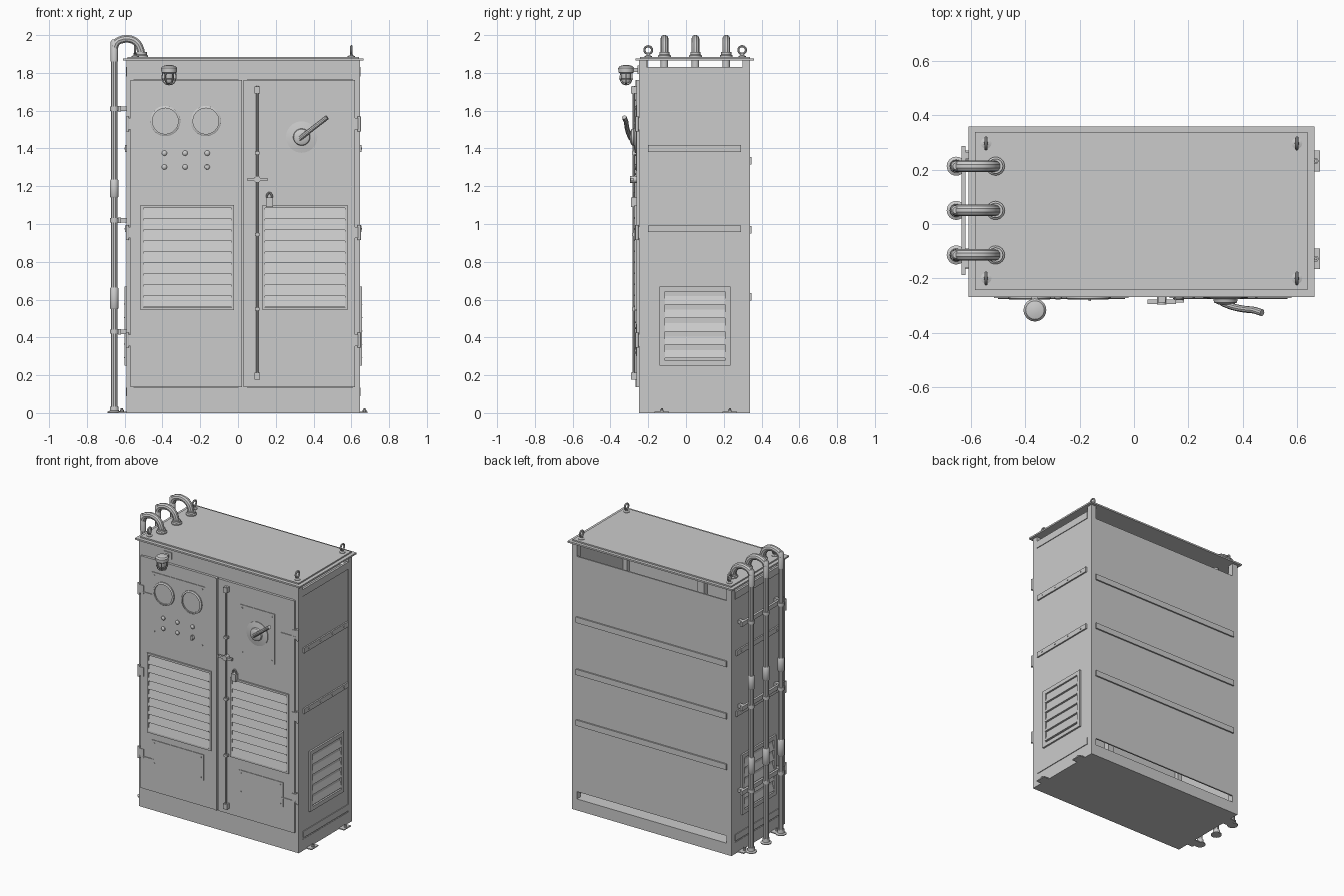
import bpy, bmesh, math
from mathutils import Vector

if "Cube" in bpy.data.objects:
    bpy.data.objects.remove(bpy.data.objects["Cube"])

smooth = []


def finish(name, bm, is_smooth=False):
    bmesh.ops.recalc_face_normals(bm, faces=bm.faces[:])
    me = bpy.data.meshes.new(name)
    bm.to_mesh(me)
    bm.free()
    ob = bpy.data.objects.new(name, me)
    bpy.context.collection.objects.link(ob)
    if is_smooth:
        smooth.append(ob)
    return ob


def box(name, x0, x1, y0, y1, z0, z1):
    bm = bmesh.new()
    bmesh.ops.create_cube(bm, size=1)
    for v in bm.verts:
        v.co = ((x0 + x1) / 2 + v.co.x * (x1 - x0), (y0 + y1) / 2 + v.co.y * (y1 - y0),
                (z0 + z1) / 2 + v.co.z * (z1 - z0))
    return finish(name, bm)


def lathe(name, profile, loc, axis=(0, 0, 1), n=24):
    """Revolve (radius, height) points about an axis through loc."""
    bm = bmesh.new()
    q = Vector((0, 0, 1)).rotation_difference(Vector(axis))
    rings = []
    for r, h in profile:
        rings.append([bm.verts.new(Vector(loc) + q @ Vector((r * math.cos(2 * math.pi * i / n),
                      r * math.sin(2 * math.pi * i / n), h))) for i in range(n)])
    for a, b in zip(rings, rings[1:]):
        for i in range(n):
            bm.faces.new((a[i], a[(i + 1) % n], b[(i + 1) % n], b[i]))
    bm.faces.new(rings[0])
    bm.faces.new(rings[-1])
    return finish(name, bm, True)


def tube(name, pts, r, cyclic=False, res=3):
    cu = bpy.data.curves.new(name, 'CURVE')
    cu.dimensions, cu.bevel_depth, cu.bevel_resolution = '3D', r, res
    cu.resolution_u, cu.use_fill_caps = 6, True
    sp = cu.splines.new('BEZIER')
    sp.bezier_points.add(len(pts) - 1)
    sp.use_cyclic_u = cyclic
    for bp, p in zip(sp.bezier_points, pts):
        bp.co = p
        bp.handle_left_type = bp.handle_right_type = 'AUTO'
    tmp = bpy.data.objects.new(name + "_curve", cu)
    bpy.context.collection.objects.link(tmp)
    me = bpy.data.meshes.new_from_object(tmp.evaluated_get(bpy.context.evaluated_depsgraph_get()))
    bpy.data.objects.remove(tmp)
    ob = bpy.data.objects.new(name, me)
    bpy.context.collection.objects.link(ob)
    smooth.append(ob)
    return ob


# Wall mappings: (along, outward distance, z) to world
def front(a, d, z): return Vector((a, -0.262 - d, z))
def right(a, d, z): return Vector((0.645 + d, a, z))
def left(a, d, z): return Vector((-0.59 - d, a, z))
def back(a, d, z): return Vector((a, 0.34 + d, z))


def wbox(name, P, a0, a1, d0, d1, z0, z1):
    p, q = P(a0, d0, z0), P(a1, d1, z1)
    return box(name, *[f(p[i], q[i]) for i in range(3) for f in (min, max)])


def bolt(P, a, z, r=0.006, h=0.005, d=0.0):
    o = P(a, d, z)
    lathe("bolt", [(r, -0.002), (r, h)], o, P(a, d + 1, z) - o, 8)


def slats(name, P, a0, a1, z0, z1, n, lip, fill):
    bm = bmesh.new()
    step = (z1 - z0) / n
    for i in range(n):
        z = z0 + i * step
        prof = [(0, z), (lip, z), (0, z + step * fill)]
        A, B = ([bm.verts.new(P(a, d, h)) for d, h in prof] for a in (a0, a1))
        bm.faces.new(A)
        bm.faces.new(B)
        for k in range(3):
            bm.faces.new((A[k], A[(k + 1) % 3], B[(k + 1) % 3], B[k]))
    return finish(name, bm)


def frame(name, P, a0, a1, z0, z1, w, d):
    wbox(name + "_bottom", P, a0, a1, 0, d, z0, z0 + w)
    wbox(name + "_top", P, a0, a1, 0, d, z1 - w, z1)
    wbox(name + "_side", P, a0, a0 + w, 0, d, z0 + w, z1 - w)
    wbox(name + "_side", P, a1 - w, a1, 0, d, z0 + w, z1 - w)


# Cabinet shell, open below the roof and along the back edges
box("plinth", -0.59, 0.645, -0.25, 0.34, 0, 0.08)
for x0 in (-0.59, 0.605):
    for y0 in (-0.25, 0.3):
        box("corner_post", x0, x0 + 0.04, y0, y0 + 0.04, 0.08, 1.865)
for x0 in (-0.588, 0.633):
    box("side_panel", x0, x0 + 0.01, -0.25, 0.335, 0.08, 1.83)
box("back_panel", -0.585, 0.64, 0.328, 0.338, 0.13, 1.775)
box("front_header", -0.58, 0.635, -0.25, -0.235, 1.765, 1.865)
box("front_sill", -0.58, 0.635, -0.25, -0.235, 0.08, 0.135)
box("centre_post", 0.0, 0.05, -0.245, -0.2, 0.08, 1.865)
box("roof_plate", -0.61, 0.665, -0.268, 0.36, 1.865, 1.876)
box("roof_top", -0.585, 0.64, -0.243, 0.338, 1.87, 1.885)

# Doors and rails on the walls
box("left_door", -0.57, 0.02, -0.262, -0.24, 0.138, 1.762)
box("right_door", 0.03, 0.62, -0.262, -0.24, 0.138, 1.762)
wbox("door_seam_strip", front, 0.012, 0.022, 0, 0.006, 0.138, 1.762)
for z in (1.335, 0.97, 0.615):
    wbox("back_rail", back, -0.555, 0.61, -0.005, 0.008, z - 0.02, z + 0.02)
for P in (left, right):
    for z in (1.4, 0.975):
        wbox("side_rail", P, -0.2, 0.29, -0.005, 0.008, z - 0.018, z + 0.018)
        for a in (-0.15, -0.02, 0.11, 0.24):
            bolt(P, a, z, 0.005, 0.004, 0.008)
    wbox("side_bottom_strip", P, -0.2, 0.3, -0.005, 0.003, 0.09, 0.135)
    wbox("side_top_strip", P, -0.21, 0.3, -0.005, 0.003, 1.78, 1.83)
    # Side ventilation grille
    frame("side_vent_frame", P, -0.14, 0.235, 0.25, 0.67, 0.028, 0.012)
    slats("side_vent_slats", P, -0.112, 0.207, 0.29, 0.645, 5, 0.014, 0.62)

# Door louvres
for a0, a1 in ((-0.515, -0.02), (0.13, 0.58)):
    frame("louvre_frame", front, a0, a1, 0.545, 1.1, 0.014, 0.01)
    slats("louvre_slats", front, a0 + 0.014, a1 - 0.014, 0.56, 1.086, 9, 0.014, 1.0)

# Thin cover plates with corner bolts
for a0, a1, z0, z1 in ((-0.48, -0.07, 1.245, 1.675), (0.2, 0.47, 1.28, 1.63),
                       (-0.48, -0.08, 0.32, 0.5), (0.19, 0.535, 0.3, 0.47)):
    wbox("cover_plate", front, a0, a1, 0, 0.004, z0, z1)
    for a in (a0 + 0.02, a1 - 0.02):
        for z in (z0 + 0.02, z1 - 0.02):
            bolt(front, a, z, 0.005, 0.004, 0.004)

# Gauges and indicator buttons
for x in (-0.385, -0.17):
    lathe("gauge", [(0.08, 0), (0.08, 0.012), (0.074, 0.016), (0.068, 0.016), (0.068, 0.008)],
          front(x, 0, 1.545), (0, -1, 0), 40)
for x in (-0.39, -0.28, -0.163):
    for z in (1.375, 1.302):
        lathe("button", [(0.014, 0), (0.014, 0.007), (0.01, 0.012), (0.004, 0.014)],
              front(x, 0.003, z), (0, -1, 0), 16)
wbox("selector_knob", front, -0.167, -0.159, 0.005, 0.022, 1.285, 1.318)

# Rotary switch with bent lever
lathe("switch_disc", [(0.083, 0), (0.083, 0.006), (0.06, 0.01), (0.045, 0.012), (0.042, 0.024), (0.025, 0.032)],
      front(0.337, 0.003, 1.46), (0, -1, 0), 40)
tube("switch_lever", [(0.325, -0.29, 1.45), (0.365, -0.305, 1.482), (0.41, -0.314, 1.517),
                      (0.44, -0.317, 1.54), (0.472, -0.327, 1.565)], 0.0125)

# Door lock rod, guides, turn handle and padlock
tube("lock_rod", [(0.102, -0.277, 0.18), (0.102, -0.277, 1.73)], 0.007)
for z in (0.195, 1.71):
    wbox("rod_end_guide", front, 0.088, 0.116, 0, 0.028, z - 0.018, z + 0.018)
for z in (0.55, 0.945, 1.375):
    wbox("rod_guide", front, 0.09, 0.114, 0, 0.025, z - 0.008, z + 0.008)
wbox("lock_handle", front, 0.05, 0.155, 0.016, 0.032, 1.228, 1.244)
lathe("lock_hub", [(0.018, 0), (0.018, 0.034)], front(0.102, 0, 1.236), (0, -1, 0), 16)
wbox("padlock_body", front, 0.148, 0.184, 0, 0.028, 1.09, 1.14)
tube("padlock_shackle", [(0.153, -0.275, 1.135), (0.153, -0.275, 1.15), (0.166, -0.275, 1.165),
                         (0.179, -0.275, 1.15), (0.179, -0.275, 1.135)], 0.005)

# Door hinges on both edges
for x, s in ((-0.575, 1), (0.632, -1)):
    for z in (1.53, 0.955, 0.385):
        lathe("hinge_barrel", [(0.009, -0.04), (0.009, 0.04)], (x - s * 0.01, -0.26, z), n=12)
        wbox("hinge_leaf", front, x - s * 0.012, x + s * 0.03, -0.012, 0.004, z - 0.03, z + 0.03)
    for z in (1.513, 0.362):
        wbox("hinge_strap", front, x, x + s * 0.115, -0.005, 0.005, z - 0.004, z + 0.004)

# Caged warning lamp
lx, ly = -0.365, -0.317
lathe("lamp_cap", [(0.032, 1.797), (0.041, 1.803), (0.042, 1.826), (0.034, 1.836), (0.015, 1.841)], (lx, ly, 0))
lathe("lamp_glass", [(0.004, 1.742), (0.018, 1.747), (0.026, 1.762), (0.027, 1.8)], (lx, ly, 0))
for i in range(6):
    c, s = math.cos(i * math.pi / 3), math.sin(i * math.pi / 3)
    tube("lamp_cage_bar", [(lx + c * r, ly + s * r, z) for r, z in
                           ((0.035, 1.8), (0.035, 1.765), (0.02, 1.742), (0, 1.737))], 0.003, res=1)
tube("lamp_cage_ring", [(lx + 0.035 * math.cos(i * math.pi / 4), ly + 0.035 * math.sin(i * math.pi / 4), 1.768)
                        for i in range(8)], 0.003, True, 1)
box("lamp_bracket", lx - 0.012, lx + 0.012, -0.3, -0.245, 1.806, 1.826)
box("lamp_mount", lx - 0.03, lx + 0.03, -0.256, -0.245, 1.795, 1.84)

# Cable conduits on the left, arching over into the roof
px = -0.655
for y in (0.213, 0.05, -0.114):
    tube("conduit_pipe", [(px, y, 0.005), (px, y, 1.95)], 0.017)
    tube("conduit_bend", [(px, y, 1.935), (-0.642, y, 1.962), (-0.612, y, 1.977), (-0.575, y, 1.979),
                          (-0.54, y, 1.963), (-0.517, y, 1.925), (-0.51, y, 1.87)], 0.021)
    lathe("conduit_elbow", [(0.019, 1.86), (0.019, 1.965), (0.012, 1.976)], (px, y, 0))
    lathe("roof_gland", [(0.034, 1.88), (0.034, 1.892), (0.027, 1.897), (0.027, 1.91)], (-0.51, y, 0))
    lathe("gland_below_roof", [(0.02, 1.83), (0.02, 1.87)], (-0.51, y, 0))
    lathe("conduit_foot", [(0.035, 0), (0.035, 0.006), (0.024, 0.012), (0.022, 0.035)], (px, y, 0))
    for z0, z1 in ((1.14, 1.235), (0.55, 0.665)):
        lathe("conduit_sleeve", [(0.019, z0), (0.023, z0 + 0.006), (0.023, z1 - 0.006), (0.019, z1)], (px, y, 0))
    for z in (1.61, 1.02, 0.43):
        lathe("conduit_clamp", [(0.022, z - 0.011), (0.022, z + 0.011)], (px, y, 0))
for z in (1.61, 1.02, 0.43):
    box("conduit_rail", -0.636, -0.62, -0.187, 0.287, z - 0.015, z + 0.015)
    for y in (-0.16, 0.24):
        box("rail_standoff", -0.622, -0.585, y, y + 0.025, z - 0.012, z + 0.012)

# Lifting eyes on the roof
for x in (-0.545, 0.6):
    for y in (-0.2, 0.297):
        lathe("eye_base", [(0.02, 1.88), (0.02, 1.889), (0.008, 1.893), (0.007, 1.904)], (x, y, 0), n=16)
        tube("lifting_eye", [(x, y + 0.02 * math.cos(i * math.pi / 4), 1.921 + 0.02 * math.sin(i * math.pi / 4))
                             for i in range(8)], 0.006, True)

# Floor mounting tabs with bolts
for x0, x1, bx in ((-0.635, -0.5, -0.615), (0.55, 0.685, 0.67)):
    for y in (-0.128, 0.232):
        box("mounting_tab", x0, x1, y - 0.038, y + 0.038, 0, 0.007)
        lathe("mounting_bolt", [(0.011, 0.005), (0.011, 0.016), (0.006, 0.017), (0.006, 0.026)], (bx, y, 0), n=6)

# Smooth round parts, keeping sharp edges
bpy.ops.object.select_all(action='DESELECT')
for ob in smooth:
    ob.select_set(True)
bpy.context.view_layer.objects.active = smooth[0]
bpy.ops.object.shade_smooth_by_angle(angle=math.radians(35))
